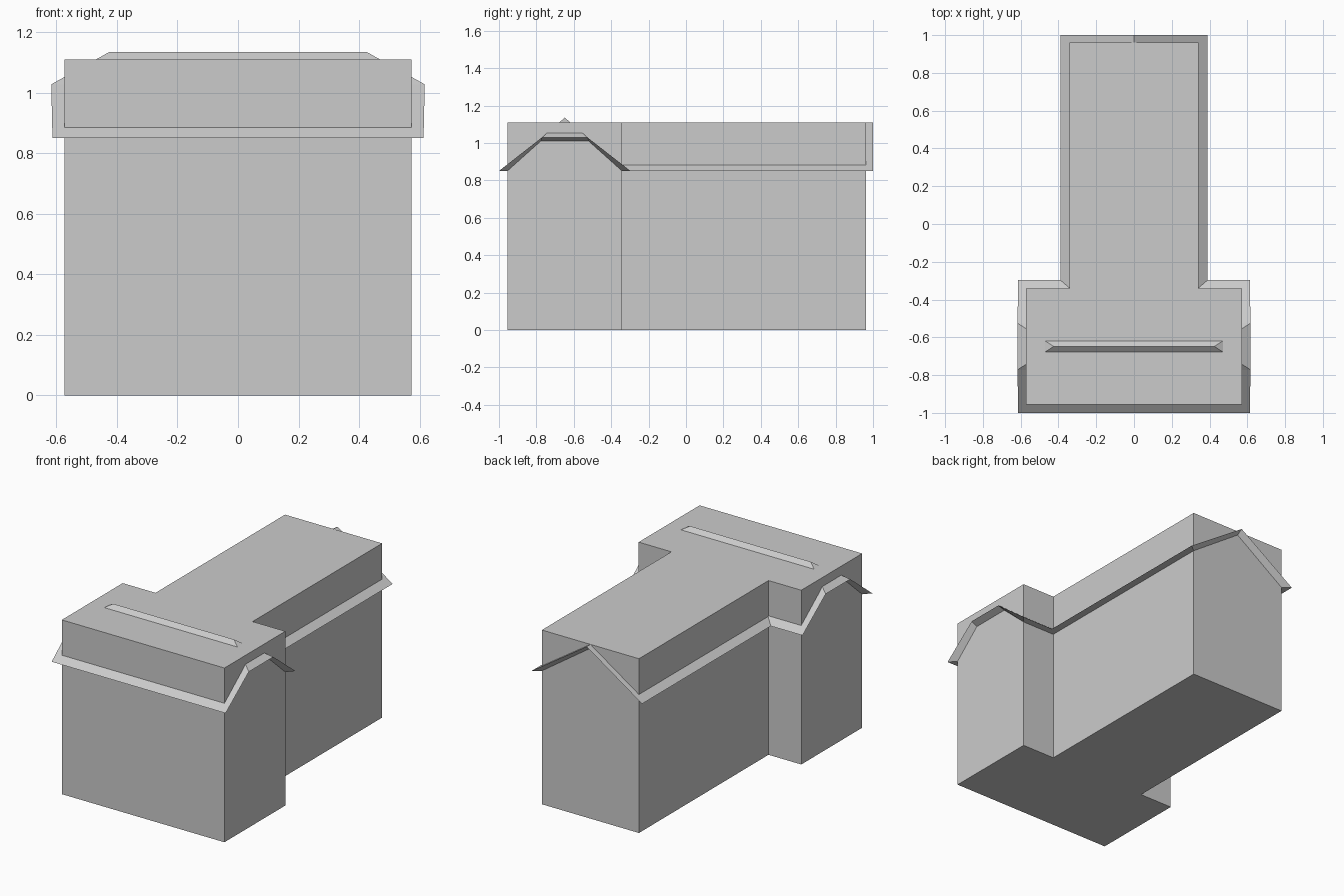
import bpy
import bmesh

cube = bpy.data.objects.get("Cube")
if cube:
    bpy.data.objects.remove(cube, do_unlink=True)

grey = bpy.data.materials.new("light_grey")
grey.use_nodes = True
grey.diffuse_color = (0.6, 0.6, 0.6, 1)
bsdf = next(n for n in grey.node_tree.nodes if n.type == 'BSDF_PRINCIPLED')
bsdf.inputs["Base Color"].default_value = (0.6, 0.6, 0.6, 1)


def make(name, bm):
    bmesh.ops.recalc_face_normals(bm, faces=bm.faces[:])
    mesh = bpy.data.meshes.new(name)
    bm.to_mesh(mesh)
    bm.free()
    mesh.materials.append(grey)
    obj = bpy.data.objects.new(name, mesh)
    bpy.context.scene.collection.objects.link(obj)


WING_X, STEM_X = 0.573, 0.342
FRONT_Y, JOIN_Y, BACK_Y = -0.955, -0.342, 0.962
EAVE_Z, TOP_Z = 0.85, 1.11

# T-shaped walls, extruded from the plan
bm = bmesh.new()
half = [(WING_X, FRONT_Y), (WING_X, JOIN_Y), (STEM_X, JOIN_Y), (STEM_X, BACK_Y)]
plan = half + [(-x, y) for x, y in reversed(half)]
base = bm.faces.new([bm.verts.new((x, y, 0)) for x, y in plan])
grown = bmesh.ops.extrude_face_region(bm, geom=[base], use_keep_orig=True)
bmesh.ops.translate(bm, vec=(0, 0, TOP_Z),
                    verts=[g for g in grown["geom"] if isinstance(g, bmesh.types.BMVert)])
make("walls", bm)

# Front wing roof: half-hipped ends, soffits running back to the walls
bm = bmesh.new()
outer = [(0.613, -1.0, EAVE_Z), (0.617, -0.772, 1.028),
         (0.617, -0.525, 1.028), (0.613, -0.297, EAVE_Z)]
inner = [(WING_X, FRONT_Y, EAVE_Z), (WING_X, -0.776, 1.01),
         (WING_X, -0.521, 1.01), (WING_X, JOIN_Y, EAVE_Z)]
ridge = (0.425, -0.648, 1.135)


def end(side):
    def place(p):
        return bm.verts.new((p[0] * side, p[1], p[2]))
    return [place(p) for p in outer], [place(p) for p in inner], place(ridge)


ends = [end(1), end(-1)]
for out, inn, top in ends:
    for i in range(3):
        bm.faces.new((out[i], out[i + 1], inn[i + 1], inn[i]))
    bm.faces.new((out[1], out[2], top))
(oa, ia, ta), (ob, ib, tb) = ends
strips = [(oa[0], ob[0], ob[1], oa[1]), (oa[1], ob[1], tb, ta),
          (ta, tb, ob[2], oa[2]), (oa[2], ob[2], ob[3], oa[3]),
          (oa[0], ob[0], ib[0], ia[0]), (oa[3], ob[3], ib[3], ia[3])]
strips += [(ia[i], ib[i], ib[i + 1], ia[i + 1]) for i in range(3)]
for strip in strips:
    bm.faces.new(strip)
make("wing_roof", bm)

# Rear stem roof: plain gable, its verge overhanging the back wall
bm = bmesh.new()
section = [(0.39, EAVE_Z), (0, TOP_Z), (-0.39, EAVE_Z),
           (-STEM_X, EAVE_Z), (0, 1.085), (STEM_X, EAVE_Z)]
near = [bm.verts.new((x, JOIN_Y, z)) for x, z in section]
far = [bm.verts.new((x, 1.0 if i < 3 else BACK_Y, z)) for i, (x, z) in enumerate(section)]
for i in range(6):
    j = (i + 1) % 6
    bm.faces.new((near[i], near[j], far[j], far[i]))
for ring in (near, far):
    bm.faces.new((ring[0], ring[1], ring[4], ring[5]))
    bm.faces.new((ring[1], ring[2], ring[3], ring[4]))
make("stem_roof", bm)
